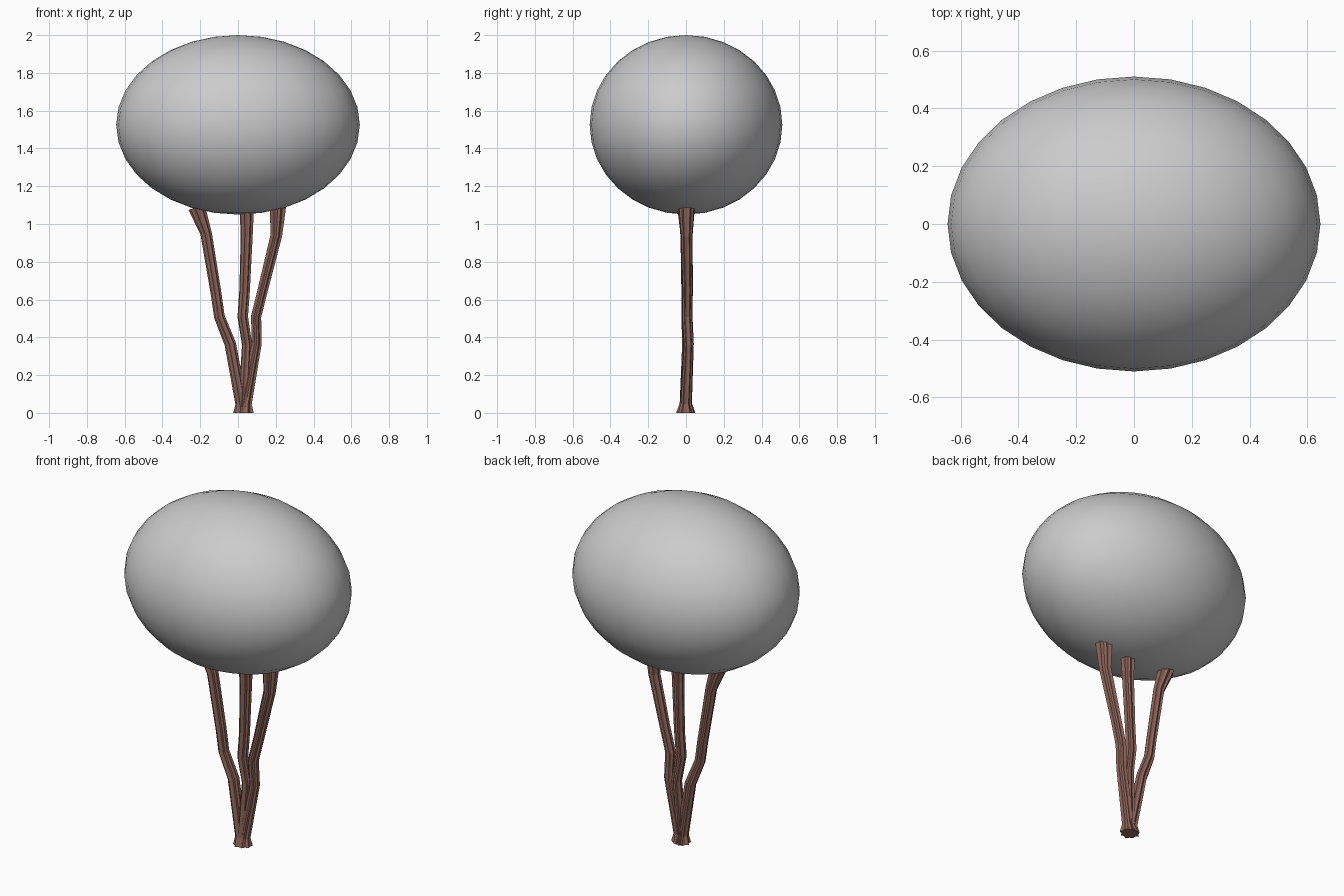
import bpy, bmesh, math
from mathutils import Vector

if "Cube" in bpy.data.objects:
    bpy.data.objects.remove(bpy.data.objects["Cube"])

bark = bpy.data.materials.new("bark")
bark.diffuse_color = (0.27, 0.13, 0.10, 1)
bark.use_nodes = True
bark.node_tree.nodes["Principled BSDF"].inputs["Base Color"].default_value = bark.diffuse_color


def fluted_trunk(name, path, twist):
    """Loft a grooved bark section along (x, y, z, radius) points."""
    sides = 16
    bm = bmesh.new()
    pts = [Vector(p[:3]) for p in path]
    rings = []
    for i, c in enumerate(pts):
        if i == 0:
            t = Vector((0, 0, 1))
        else:
            t = (pts[min(i + 1, len(pts) - 1)] - pts[i - 1]).normalized()
        u = Vector((0, 1, 0)).cross(t).normalized()
        v = t.cross(u)
        ring = []
        for k in range(sides):
            a = 2 * math.pi * k / sides + twist
            r = path[i][3] * (1.0 if k % 2 else 0.8) * (1 + 0.07 * math.sin(3 * a + twist))
            ring.append(bm.verts.new(c + u * r * math.cos(a) + v * r * math.sin(a)))
        rings.append(ring)
    for a, b in zip(rings, rings[1:]):
        for k in range(sides):
            n = (k + 1) % sides
            bm.faces.new((a[k], a[n], b[n], b[k]))
    bm.faces.new(rings[0][::-1])
    bm.faces.new(rings[-1])
    bmesh.ops.recalc_face_normals(bm, faces=bm.faces)
    mesh = bpy.data.meshes.new(name)
    bm.to_mesh(mesh)
    bm.free()
    mesh.materials.append(bark)
    ob = bpy.data.objects.new(name, mesh)
    bpy.context.collection.objects.link(ob)


# three bent trunks sharing one flared foot, tops buried in the crown
fluted_trunk("left_trunk", [
    (0.025, 0, 0.0, 0.05), (0.018, 0, 0.05, 0.032), (-0.04, 0.012, 0.365, 0.031),
    (-0.098, 0.006, 0.51, 0.029), (-0.115, 0.006, 0.63, 0.029),
    (-0.168, 0.003, 0.95, 0.031), (-0.218, 0.002, 1.09, 0.046)], 0.2)
fluted_trunk("middle_trunk", [
    (0.03, 0, 0.0, 0.048), (0.032, 0, 0.05, 0.032), (0.048, 0.014, 0.36, 0.028),
    (0.025, 0.006, 0.51, 0.029), (0.035, 0.008, 0.65, 0.029),
    (0.046, 0.004, 0.94, 0.033), (0.046, 0.002, 1.09, 0.04)], 0.9)
fluted_trunk("right_trunk", [
    (0.035, 0, 0.0, 0.05), (0.042, 0, 0.05, 0.032), (0.098, 0.014, 0.365, 0.028),
    (0.095, 0.006, 0.51, 0.029), (0.13, 0.008, 0.65, 0.029),
    (0.202, 0.003, 0.94, 0.033), (0.21, 0.002, 1.1, 0.047)], 1.6)

# smooth egg-shaped crown
bpy.ops.mesh.primitive_uv_sphere_add(segments=32, ring_count=16, radius=1, location=(0, 0, 1.525))
crown = bpy.context.object
crown.name = "crown"
crown.scale = (0.645, 0.51, 0.475)
bpy.ops.object.transform_apply(location=False, rotation=False, scale=True)
bpy.ops.object.shade_smooth()
